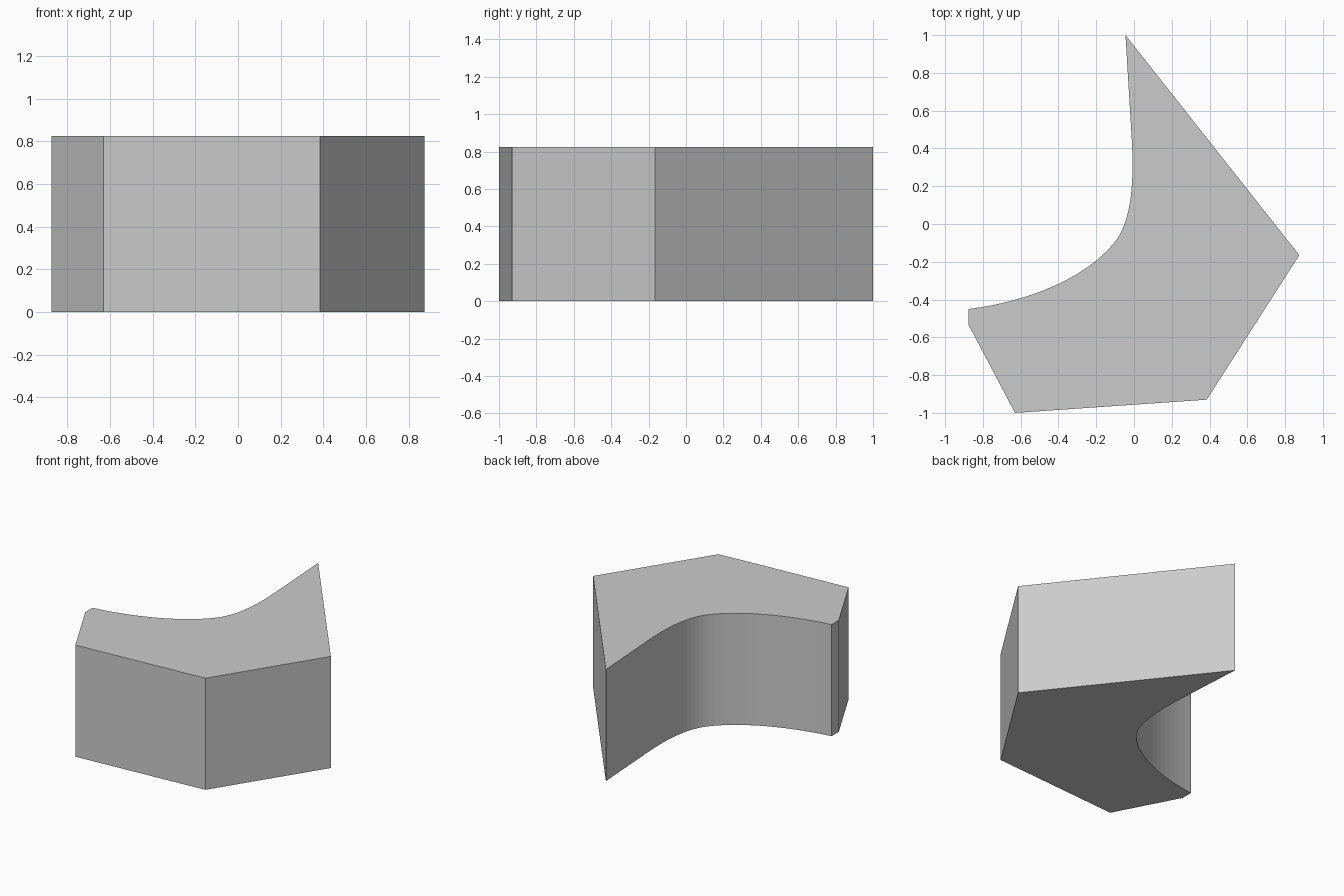
import bpy
import bmesh
from mathutils import Vector
from mathutils.geometry import interpolate_bezier

cube = bpy.data.objects.get("Cube")
if cube:
    bpy.data.objects.remove(cube, do_unlink=True)

HEIGHT = 0.825


def make_material(name, color):
    mat = bpy.data.materials.new(name)
    mat.use_nodes = True
    mat.diffuse_color = color
    mat.node_tree.nodes["Principled BSDF"].inputs["Base Color"].default_value = color
    return mat


def bezier(*points, count=18):
    return interpolate_bezier(*[Vector((x, y, 0)) for x, y in points], count)


# Outline: straight outer sides, then the concave curved side
corners = [(-0.875, -0.45), (-0.875, -0.535), (-0.63, -1.0),
           (0.385, -0.93), (0.875, -0.165), (-0.045, 1.0)]
upper_curve = bezier((-0.015, 0.5), (0.0, 0.27), (0.0, 0.03), (-0.105, -0.1))
lower_curve = bezier((-0.105, -0.1), (-0.25, -0.28), (-0.55, -0.41), corners[0])
outline = [Vector((x, y, 0)) for x, y in corners] + upper_curve + lower_curve[1:-1]

# Prism: extrude the outline straight up
bm = bmesh.new()
base = bm.faces.new([bm.verts.new(p) for p in outline])
raised = bmesh.ops.extrude_face_region(bm, geom=[base], use_keep_orig=True)
top_verts = [g for g in raised["geom"] if isinstance(g, bmesh.types.BMVert)]
bmesh.ops.translate(bm, verts=top_verts, vec=(0, 0, HEIGHT))
bmesh.ops.recalc_face_normals(bm, faces=bm.faces)

mesh = bpy.data.meshes.new("curved_block")
bm.to_mesh(mesh)
bm.free()
mesh.materials.append(make_material("light grey", (0.6, 0.6, 0.6, 1)))
block = bpy.data.objects.new("curved_block", mesh)
bpy.context.collection.objects.link(block)
